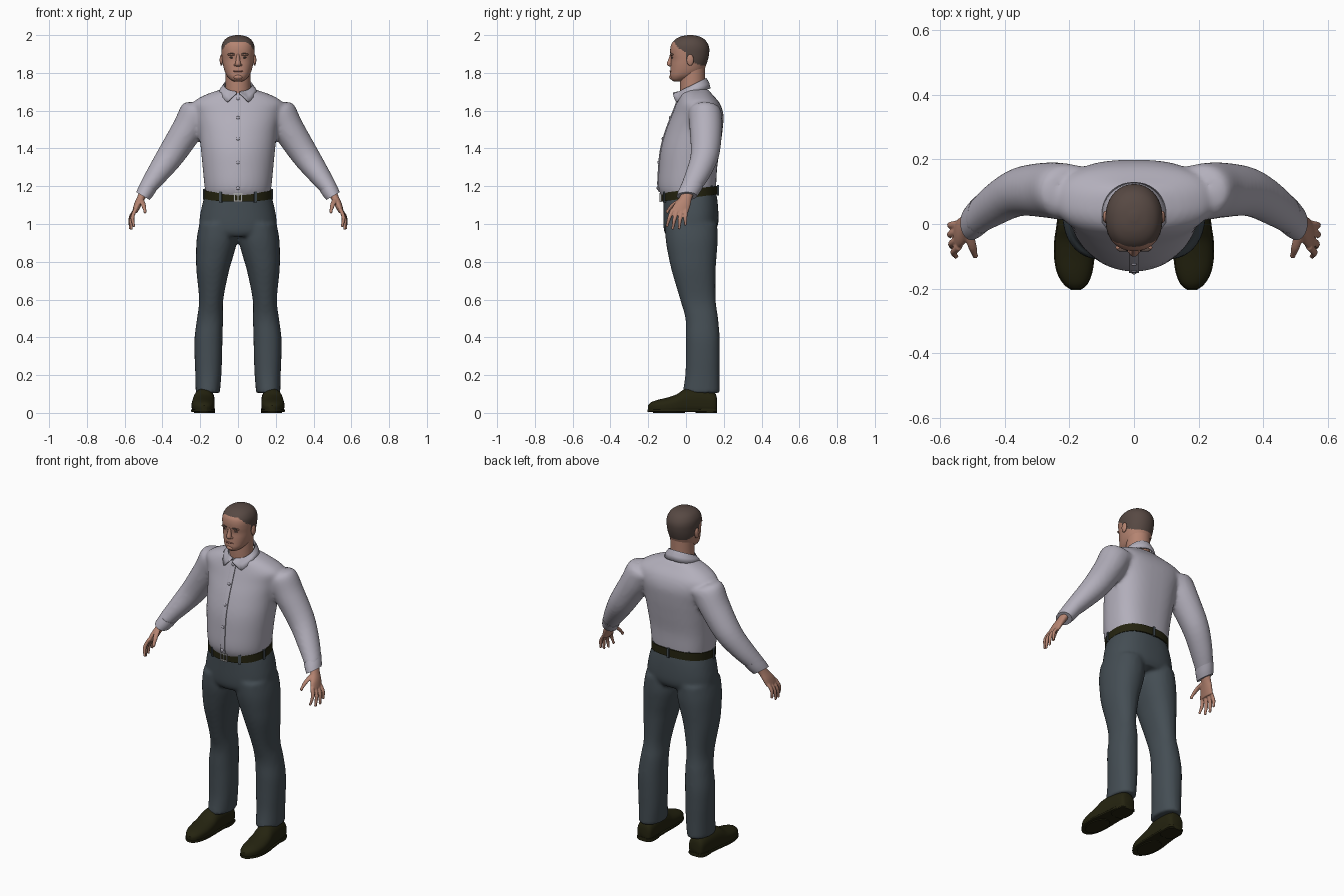
import bpy, bmesh, math
from mathutils import Vector, Matrix

if "Cube" in bpy.data.objects:
    bpy.data.objects.remove(bpy.data.objects["Cube"])

X, Y, Z = Vector((1, 0, 0)), Vector((0, 1, 0)), Vector((0, 0, 1))


def material(name, r, g, b):
    m = bpy.data.materials.new(name)
    m.diffuse_color = (r, g, b, 1)
    m.use_nodes = True
    m.node_tree.nodes["Principled BSDF"].inputs["Base Color"].default_value = m.diffuse_color
    return m


SHIRT = material("shirt_grey", 0.45, 0.43, 0.50)
PANTS = material("trouser_slate", 0.058, 0.075, 0.088)
LEATHER = material("dark_leather", 0.018, 0.017, 0.005)
SKIN = material("skin", 0.46, 0.23, 0.165)
HAIR = material("hair_brown", 0.095, 0.066, 0.056)
LIPS = material("lips", 0.33, 0.14, 0.11)
METAL = material("buckle_metal", 0.40, 0.40, 0.40)
EYE = material("eye_dark", 0.08, 0.065, 0.06)


def spline(rows, sub):
    """Catmull-Rom interpolation of section rows."""
    out, n = [], len(rows)
    for i in range(n - 1):
        q = [rows[max(i - 1, 0)], rows[i], rows[i + 1], rows[min(i + 2, n - 1)]]
        for k in range(sub):
            t = k / sub
            out.append(tuple(0.5 * (2 * b + (c - a) * t + (2 * a - 5 * b + 4 * c - d) * t * t
                                    + (3 * b - a - 3 * c + d) * t ** 3) for a, b, c, d in zip(*q)))
    return out + [rows[-1]]


def loft(bm, rows, u=X, v=Y, pf=2.0, pb=2.0, seg=32, sub=4):
    """Closed skin through superellipse sections (cx, cy, cz, ru, rv)."""
    rings = []
    for cx, cy, cz, ru, rv in spline(rows, sub):
        ring = []
        for k in range(seg):
            a = 2 * math.pi * k / seg
            c, s = math.cos(a), math.sin(a)
            p = 2 / (pb if s > 0 else pf)
            ring.append(bm.verts.new(Vector((cx, cy, cz))
                                     + u * ru * math.copysign(abs(c) ** p, c)
                                     + v * rv * math.copysign(abs(s) ** p, s)))
        rings.append(ring)
    for r0, r1 in zip(rings, rings[1:]):
        for k in range(seg):
            j = (k + 1) % seg
            bm.faces.new((r0[k], r0[j], r1[j], r1[k]))
    bm.faces.new(rings[0])
    bm.faces.new(rings[-1])


def upright(table):
    """Rows (z, cx, rx, y_front, y_back) to loft sections."""
    return [(cx, (f + b) / 2, z, rx, (b - f) / 2) for z, cx, rx, f, b in table]


def ball(bm, loc, size):
    bmesh.ops.create_uvsphere(bm, u_segments=20, v_segments=12, radius=1,
                              matrix=Matrix.Translation(loc) @ Matrix.Diagonal((*size, 1)))


def box(bm, loc, size, turn=0):
    bmesh.ops.create_cube(bm, size=1, matrix=Matrix.Translation(loc)
                          @ Matrix.Rotation(turn, 4, 'Z') @ Matrix.Diagonal((*size, 1)))


def finish(bm, name, mats, voxel=0, smooth=0, rule=None):
    bmesh.ops.recalc_face_normals(bm, faces=bm.faces)
    me = bpy.data.meshes.new(name)
    for f in bm.faces:
        f.smooth = True
        if rule:
            f.material_index = rule(f.calc_center_median())
    bm.to_mesh(me)
    bm.free()
    ob = bpy.data.objects.new(name, me)
    bpy.context.collection.objects.link(ob)
    for m in mats:
        me.materials.append(m)
    if voxel:  # blend overlapping volumes into one cloth or skin surface
        r = ob.modifiers.new("blend", 'REMESH')
        r.mode, r.voxel_size, r.use_smooth_shade = 'VOXEL', voxel, True
        s = ob.modifiers.new("relax", 'SMOOTH')
        s.factor, s.iterations = 0.5, smooth
    else:
        bpy.ops.object.select_all(action='DESELECT')
        ob.select_set(True)
        bpy.context.view_layer.objects.active = ob
        bpy.ops.object.shade_smooth_by_angle(angle=math.radians(40))
    return ob


# Shirt: torso and sleeves
torso = [(1.13, 0, .163, -.12, .145), (1.19, 0, .176, -.146, .158), (1.3, 0, .187, -.143, .165),
         (1.4, 0, .197, -.132, .18), (1.5, 0, .208, -.104, .194), (1.58, 0, .228, -.073, .198),
         (1.64, 0, .24, -.05, .178), (1.685, 0, .17, -.032, .14), (1.715, 0, .08, -.01, .115)]
bm = bmesh.new()
loft(bm, upright(torso), pf=2.0, pb=2.7, seg=48)
for s in (1, -1):
    loft(bm, [(s * .17, .1, 1.60, .085, .08), (s * .215, .1, 1.587, .092, .088),
              (s * .268, .105, 1.5, .083, .086), (s * .355, .1, 1.365, .073, .076),
              (s * .43, .062, 1.26, .058, .068), (s * .49, .018, 1.178, .043, .056)],
         u=Vector((s * .85, 0, .53)))
finish(bm, "shirt", [SHIRT], .011, 5)

for s, side in ((1, "left"), (-1, "right")):
    # Shirt cuff
    bm = bmesh.new()
    loft(bm, [(s * .474, .031, 1.198, .047, .06), (s * .49, .016, 1.17, .045, .058),
              (s * .503, .004, 1.148, .041, .054)], u=Vector((s * .86, 0, .5)))
    finish(bm, side + "_cuff", [SHIRT])

    # Hand: palm, four fingers and thumb
    bm = bmesh.new()
    loft(bm, [(s * .495, .015, 1.175, .023, .034), (s * .515, -.003, 1.135, .021, .034),
              (s * .533, -.022, 1.098, .019, .045), (s * .547, -.034, 1.062, .014, .046)],
         u=Vector((s * .9, 0, .4)))
    for y0, y1, x1, z1 in ((-.07, -.1, .552, .992), (-.046, -.07, .565, .978),
                           (-.022, -.036, .571, .98), (0, -.003, .57, 1.0)):
        loft(bm, [(s * .542, y0, 1.08, .011, .012),
                  (s * (.565 + x1) / 2, (y0 + y1) / 2 - .002, (1.08 + z1) / 2, .0105, .011),
                  (s * x1, y1, z1, .007, .007)], seg=12)
        ball(bm, (s * x1, y1, z1), (.008, .008, .009))
    loft(bm, [(s * .515, -.02, 1.135, .014, .016), (s * .502, -.065, 1.105, .014, .015),
              (s * .492, -.098, 1.068, .008, .009)], seg=12)
    ball(bm, (s * .492, -.098, 1.066), (.009, .009, .011))
    finish(bm, side + "_hand", [SKIN], .004, 2)

    # Shoe upper: sections run from heel to toe (y, cx, rx, z_bottom, z_top)
    shoe = [(.163, .172, .03, .015, .08), (.148, .172, .046, .006, .11), (.08, .176, .052, .004, .13),
            (0, .181, .056, .004, .128), (-.05, .184, .06, .004, .098), (-.1, .185, .06, .004, .081),
            (-.15, .184, .052, .006, .069), (-.185, .181, .035, .01, .056), (-.202, .18, .014, .016, .04)]
    bm = bmesh.new()
    loft(bm, [(s * cx, y, (a + b) / 2, r, (b - a) / 2) for y, cx, r, a, b in shoe], u=X, v=Z, pf=4, pb=2.1)
    finish(bm, side + "_shoe", [LEATHER])
    # Sole and heel block
    bm = bmesh.new()
    loft(bm, [(s * cx, y * 1.01, .012, r * 1.05, .007) for y, cx, r, a, b in shoe], u=X, v=Z, pf=8, pb=8)
    loft(bm, [(s * .174, .107, z, .051, .058) for z in (0, .022)], pf=3, pb=3, sub=1)
    loft(bm, [(s * .184, -.09, z, .05, .085) for z in (0, .015)], sub=1)
    finish(bm, side + "_sole", [LEATHER])

# Trousers: hips and legs
tilt = Vector((0, 1, .13))
bm = bmesh.new()
loft(bm, upright([(.95, 0, .16, -.1, .155), (.98, 0, .2, -.116, .17), (1.03, 0, .203, -.12, .172),
                  (1.10, 0, .19, -.12, .167), (1.16, 0, .172, -.12, .158)]), v=tilt, pf=2.2, pb=2.4, seg=48)
for s in (1, -1):
    loft(bm, upright([(1.0, s * .105, .1, -.11, .165), (.92, s * .111, .108, -.108, .168),
                      (.84, s * .122, .1, -.095, .163), (.75, s * .134, .086, -.075, .157),
                      (.6, s * .142, .064, -.031, .157), (.5, s * .148, .069, -.003, .17),
                      (.4, s * .156, .074, -.001, .178), (.3, s * .157, .073, -.001, .179),
                      (.2, s * .157, .069, -.004, .178), (.105, s * .16, .064, -.018, .178)]),
         pf=2.2, pb=2.2)
finish(bm, "trousers", [PANTS], .011, 4)

# Belt, belt loops and buckle
bm = bmesh.new()
loft(bm, [(0, .018, z, .18, .15) for z in (1.138, 1.183)], v=tilt, pf=2.1, pb=2.4, seg=64, sub=1)
finish(bm, "belt", [LEATHER])
bm = bmesh.new()
for deg in (-120, -60, -10, 190, 50, 90, 130):
    a = math.radians(deg)
    y = .15 * math.sin(a)
    box(bm, (.181 * math.cos(a), .018 + y * 1.01, 1.16 + .13 * y), (.014, .012, .056),
        math.atan2(math.sin(a) / .15, math.cos(a) / .18) + math.pi / 2)
finish(bm, "belt_loops", [PANTS])
bm = bmesh.new()
for dz in (-.02, .02):
    box(bm, (0, -.135, 1.141 + dz), (.046, .008, .007))
for dx in (-.02, 0, .02):
    box(bm, (dx, -.135, 1.141), (.006, .008, .046))
finish(bm, "belt_buckle", [METAL])

# Button placket following the chest, with buttons
front = sorted((r[2], r[1] - r[4]) for r in spline(upright(torso), 4) if 1.17 < r[2] < 1.70)
bm = bmesh.new()
loft(bm, [(0, y, z, .016, .005) for z, y in front], pf=6, pb=6, seg=16, sub=1)
finish(bm, "placket", [SHIRT])
bm = bmesh.new()
for h in (1.2, 1.325, 1.44, 1.56, 1.66):
    z, y = min(front, key=lambda q: abs(q[0] - h))
    ball(bm, (0, y - .005, z), (.009, .005, .009))
finish(bm, "buttons", [SHIRT])

# Collar: folded band with two pointed wings
bm = bmesh.new()
cols = []
for k in range(61):
    d = -174 + 348 * k / 60
    a = math.radians(90 + d)
    c, s, g = math.cos(a), math.sin(a), 180 - abs(d)
    zb = (1.695 - .05 * (g - 6) / 28 if g < 34 else
          1.645 + .055 * (g - 34) / 41 if g < 75 else 1.70 + .02 * (g - 75) / 105)
    zt = 1.738 + .036 * s
    cols.append([bm.verts.new(p) for p in (
        (.068 * c, .035 + .066 * s, zt - .02), (.075 * c, .035 + .073 * s, zt),
        (.091 * c, .033 + .09 * s, zt * .5 + zb * .5), (.102 * c, .03 + .1 * s, zb))])
for p, q in zip(cols, cols[1:]):
    for i in range(3):
        bm.faces.new((p[i], q[i], q[i + 1], p[i + 1]))
collar = finish(bm, "collar", [SHIRT])
collar.modifiers.new("thickness", 'SOLIDIFY').thickness = .007

# Neck
bm = bmesh.new()
loft(bm, upright([(1.67, 0, .066, -.03, .1), (1.75, 0, .065, -.032, .1), (1.84, 0, .066, -.03, .102)]))
finish(bm, "neck", [SKIN])


# Head, with the hair picked out by a hairline rule
def hairline(p):
    line = 1.962
    for y0, z0, y1, z1 in ((-.06, 1.962, -.04, 1.93), (-.04, 1.93, -.005, 1.91),
                           (-.005, 1.91, .005, 1.865), (.005, 1.865, .09, 1.838)):
        if p.y > y0:
            line = z0 + (z1 - z0) * min((p.y - y0) / (y1 - y0), 1)
    return int(p.z > line)


bm = bmesh.new()
loft(bm, upright([(1.755, 0, .022, -.066, -.02), (1.765, 0, .04, -.078, .01), (1.785, 0, .059, -.084, .06),
                  (1.81, 0, .071, -.083, .092), (1.84, 0, .079, -.081, .106), (1.87, 0, .084, -.079, .116),
                  (1.9, 0, .087, -.083, .122), (1.93, 0, .088, -.083, .123), (1.955, 0, .083, -.076, .115),
                  (1.978, 0, .068, -.056, .097), (1.993, 0, .043, -.026, .07), (2.0, 0, .012, .01, .035)]),
     pf=2.3, pb=2.1, seg=80, sub=6)
finish(bm, "head", [SKIN, HAIR], rule=hairline)

# Nose, ears and chin
bm = bmesh.new()
loft(bm, [(0, -.074, 1.9, .008, .01), (0, -.08, 1.875, .01, .012), (0, -.086, 1.852, .014, .015),
          (0, -.084, 1.84, .016, .014), (0, -.078, 1.834, .01, .008)], seg=20)
ball(bm, (0, -.074, 1.778), (.024, .015, .014))
for s in (1, -1):
    ball(bm, (s * .088, .022, 1.868), (.009, .019, .03))
    ball(bm, (s * .014, -.079, 1.842), (.008, .01, .007))
    ball(bm, (s * .033, -.073, 1.897), (.024, .012, .007))
finish(bm, "nose_and_ears", [SKIN])

# Eyes, brows and lips
for name, mat, x, y, z, size in (("eyes", EYE, .032, -.07, 1.881, (.013, .008, .005)),
                                 ("eyebrows", HAIR, .034, -.08, 1.901, (.018, .006, .0035)),
                                 ("lips", LIPS, .008, -.081, 1.809, (.018, .006, .005))):
    bm = bmesh.new()
    for s in (1, -1):
        ball(bm, (s * x, y, z), size)
    finish(bm, name, [mat])
